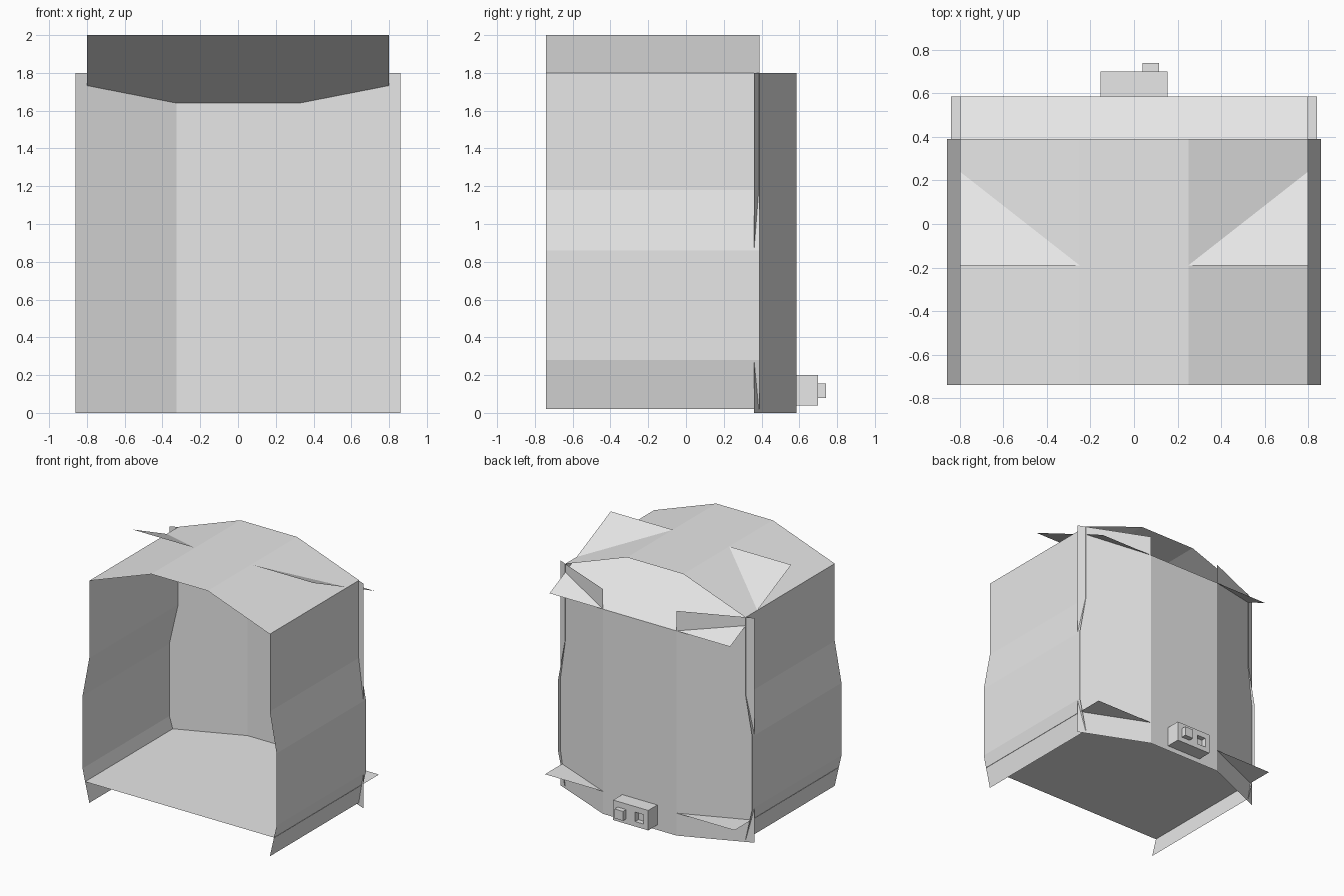
import bpy
import bmesh

cube = bpy.data.objects.get("Cube")
if cube:
    bpy.data.objects.remove(cube, do_unlink=True)

grey = bpy.data.materials.new("light_grey")
grey.use_nodes = True
colour = (0.8, 0.8, 0.8, 1)
grey.diffuse_color = colour
grey.node_tree.nodes["Principled BSDF"].inputs["Base Color"].default_value = colour

FRONT, SIDE_END, BACK = -0.74, 0.39, 0.585


def finish(name, bm):
    mesh = bpy.data.meshes.new(name)
    bm.to_mesh(mesh)
    bm.free()
    mesh.materials.append(grey)
    obj = bpy.data.objects.new(name, mesh)
    bpy.context.collection.objects.link(obj)
    return obj


def strip(name, start, end):
    """Sheet joining two matching rows of points."""
    bm = bmesh.new()
    a = [bm.verts.new(p) for p in start]
    b = [bm.verts.new(p) for p in end]
    for i in range(len(a) - 1):
        bm.faces.new((a[i], a[i + 1], b[i + 1], b[i]))
    return finish(name, bm)


def along_y(name, profile, y0, y1):
    """Sheet with an (x, z) profile run along y."""
    return strip(name, [(x, y0, z) for x, z in profile],
                 [(x, y1, z) for x, z in profile])


def box(bm, x0, x1, y0, y1, z0, z1):
    verts = bmesh.ops.create_cube(bm, size=1)["verts"]
    for v in verts:
        v.co = (x1 if v.co.x > 0 else x0,
                y1 if v.co.y > 0 else y0,
                z1 if v.co.z > 0 else z0)
    return verts


# Side walls, with a bulge below the waist
side = [(0.8, 0.02), (0.86, 0.28), (0.86, 0.86), (0.8, 1.18), (0.8, 1.8)]
along_y("left_wall", side, SIDE_END, FRONT)
along_y("right_wall", [(-x, z) for x, z in side], FRONT, SIDE_END)

# Faceted roof
along_y("roof", [(-0.8, 1.8), (-0.25, 2), (0.25, 2), (0.8, 1.8)], FRONT, SIDE_END)

# Floor and the sloping sheet at the end of the roof
along_y("floor", [(-0.84, 0.18), (0.84, 0.18)], FRONT, BACK)
strip("sloping_roof_end", [(-0.8, -0.19, 2), (0.8, -0.19, 2)],
      [(-0.8, BACK, 1.64), (0.8, BACK, 1.64)])

# Back wall: low middle panel and two taller angled panels
inner, outer = (0.325, BACK), (0.86, 0.36)
strip("back_middle_panel", [(inner[0], BACK, 0), (-inner[0], BACK, 0)],
      [(inner[0], BACK, 1.64), (-inner[0], BACK, 1.64)])
for name, s in (("back_left_panel", 1), ("back_right_panel", -1)):
    ends = [(s * x, y) for x, y in (outer, inner)][::s]
    strip(name, [(x, y, 0) for x, y in ends], [(x, y, 1.8) for x, y in ends])

# Coupler block with a square socket
bm = bmesh.new()
xs = [-0.155, -0.115, -0.04, 0.155]
zs = [0.04, 0.08, 0.155, 0.2]
y0, y1, y_socket = BACK, 0.7, 0.66
grid = [[bm.verts.new((x, y1, z)) for z in zs] for x in xs]
for i in range(3):
    for j in range(3):
        f = bm.faces.new((grid[i][j], grid[i][j + 1], grid[i + 1][j + 1], grid[i + 1][j]))
        if i == j == 1:
            socket = f
rim = [e for e in bm.edges if e.is_boundary]
sides = bmesh.ops.extrude_edge_only(bm, edges=rim)["geom"]
for v in sides:
    if isinstance(v, bmesh.types.BMVert):
        v.co.y = y0
pushed = bmesh.ops.extrude_discrete_faces(bm, faces=[socket])["faces"][0]
for v in pushed.verts:
    v.co.y = y_socket
bmesh.ops.recalc_face_normals(bm, faces=bm.faces)
finish("coupler_block", bm)

# Coupler pin
bm = bmesh.new()
box(bm, 0.04, 0.115, y1, 0.74, 0.08, 0.155)
finish("coupler_pin", bm)
